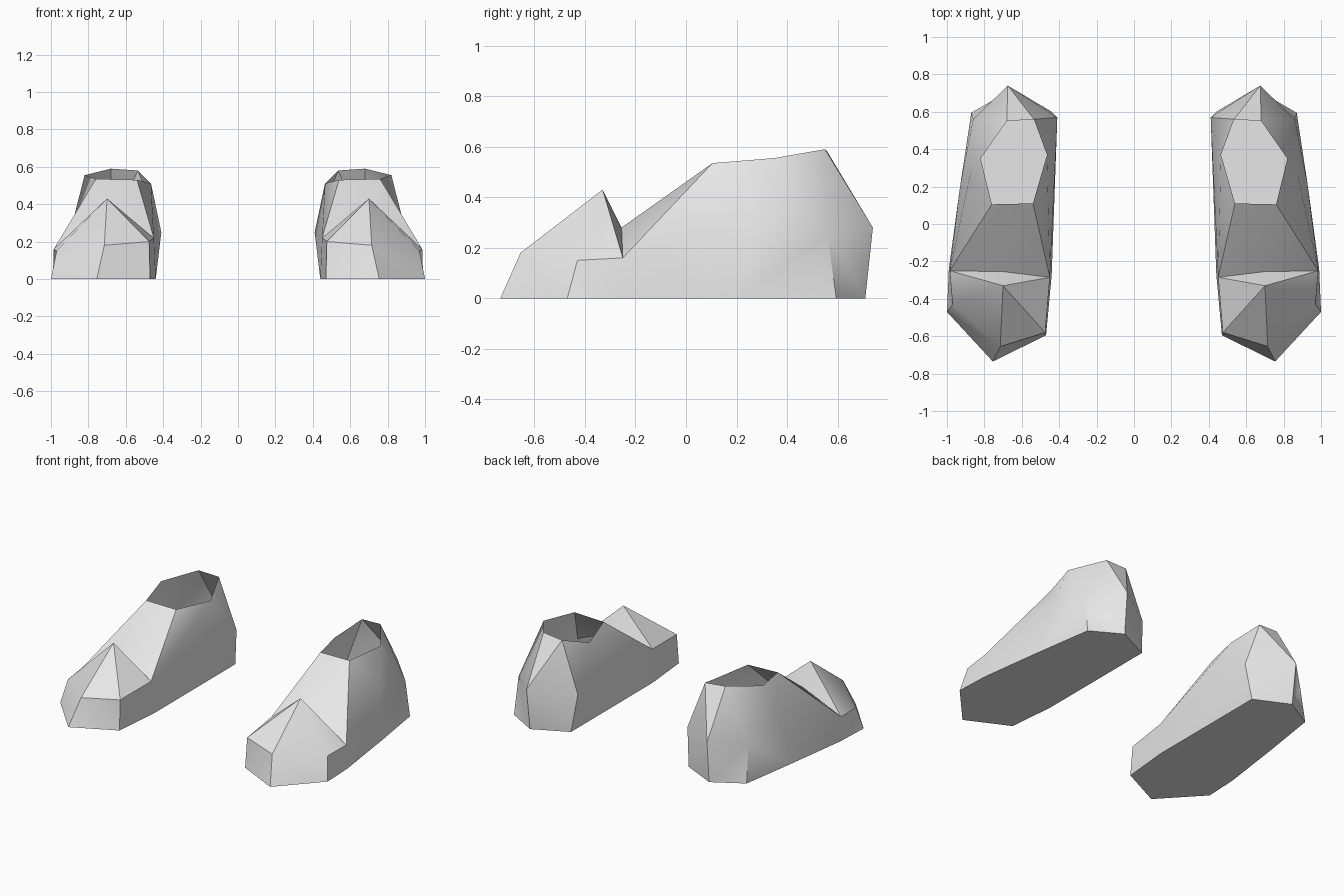
import bpy
import bmesh
import math

cube = bpy.data.objects.get("Cube")
if cube:
    bpy.data.objects.remove(cube, do_unlink=True)

# One plain grey for everything
grey = bpy.data.materials.new("light_grey")
grey.use_nodes = True
colour = (0.8, 0.8, 0.8, 1.0)
grey.diffuse_color = colour
grey.node_tree.nodes["Principled BSDF"].inputs["Base Color"].default_value = colour

# Rings run from the toe, back along the outer side, round the heel, and forward inside
RING = ["toe", "out_front", "out_ball", "out_waist", "out_heel",
        "heel", "in_heel", "in_ball", "in_front"]
SOLE = [(.755, -.735, 0), (1, -.47, 0), (.99, -.24, 0), (.93, .2, 0), (.87, .595, 0),
        (.67, .71, 0), (.44, .6, 0), (.44, -.27, 0), (.47, -.595, 0)]
SIDE = [(.715, -.655, .18), (.97, -.43, .15), (.985, -.25, .16), (.875, .27, .34), (.86, .56, .25),
        (.675, .74, .28), (.41, .57, .25), (.45, -.285, .22), (.475, -.58, .2)]
COLLAR = {"c_out_front": (.76, .105, .535), "c_out": (.82, .35, .555),
          "c_out_back": (.68, .55, .59), "c_in_back": (.535, .56, .58),
          "c_in": (.465, .37, .51), "c_in_front": (.54, .11, .53)}
FOLD = {"peak": (.7, -.33, .43), "crease": (.695, -.255, .28)}

# Toe cap with its raised rear edge, then the ankle wall up to the open collar
UPPER = [
    "peak out_ball out_front", "peak out_front toe", "peak toe in_front",
    "peak in_front in_ball", "peak crease out_ball", "peak in_ball crease",
    "crease c_out_front out_ball", "crease c_in_front c_out_front",
    "crease in_ball c_in_front", "out_ball c_out_front out_waist",
    "out_waist c_out_front c_out", "out_waist c_out out_heel",
    "c_out c_out_back out_heel", "c_out_back heel out_heel",
    "c_out_back c_in_back heel", "c_in_back in_heel heel",
    "c_in_back c_in in_heel", "c_in in_ball in_heel", "c_in c_in_front in_ball",
]


def build_shoe(name, side):
    bm = bmesh.new()

    def vert(p):
        return bm.verts.new((side * p[0], p[1], p[2]))

    low = [vert(p) for p in SOLE]
    mid = [vert(p) for p in SIDE]
    named = dict(zip(RING, mid))
    for key, p in {**COLLAR, **FOLD}.items():
        named[key] = vert(p)

    # Flat sole
    bm.faces.new(low)

    # Side wall, each panel split along its convex diagonal
    n = len(RING)
    for i in range(n):
        j = (i + 1) % n
        if RING[i] in ("out_waist", "in_front"):
            bm.faces.new((low[i], low[j], mid[j]))
            bm.faces.new((low[i], mid[j], mid[i]))
        else:
            bm.faces.new((low[i], low[j], mid[i]))
            bm.faces.new((low[j], mid[j], mid[i]))

    # Toe cap and ankle
    for face in UPPER:
        bm.faces.new([named[k] for k in face.split()])

    bmesh.ops.recalc_face_normals(bm, faces=bm.faces[:])
    bm.normal_update()
    if bm.faces[0].normal.z > 0 if bm.faces.ensure_lookup_table() is None else False:
        bmesh.ops.reverse_faces(bm, faces=bm.faces[:])

    mesh = bpy.data.meshes.new(name)
    bm.to_mesh(mesh)
    bm.free()
    mesh.materials.append(grey)
    shoe = bpy.data.objects.new(name, mesh)
    bpy.context.collection.objects.link(shoe)

    # Soft shading that keeps the hard folds
    bpy.ops.object.select_all(action="DESELECT")
    shoe.select_set(True)
    bpy.context.view_layer.objects.active = shoe
    bpy.ops.object.shade_smooth_by_angle(angle=math.radians(35))


for name, side in (("left_shoe", 1), ("right_shoe", -1)):
    build_shoe(name, side)
